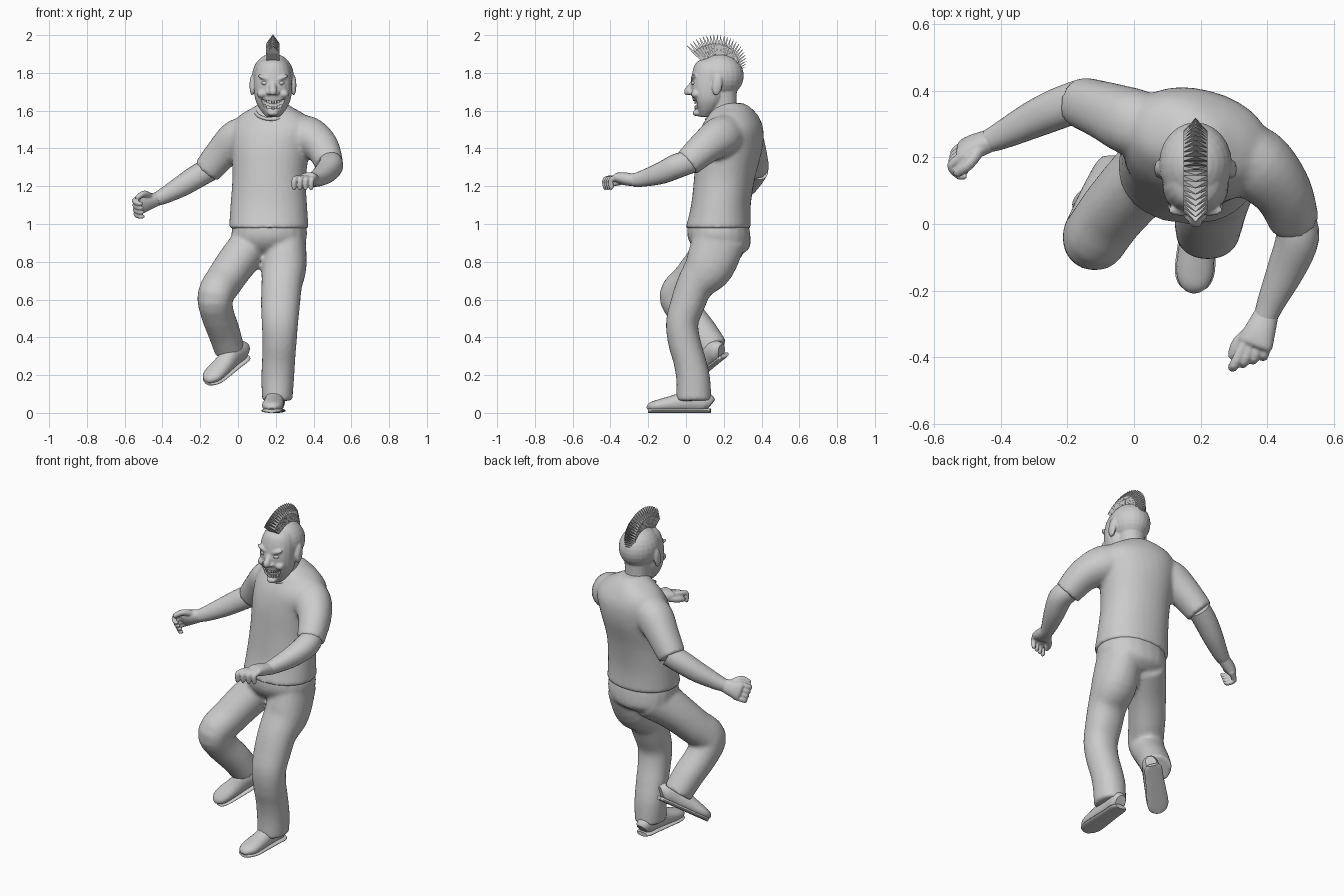
import bpy, bmesh, math
from mathutils import Vector, Matrix

if "Cube" in bpy.data.objects:
    bpy.data.objects.remove(bpy.data.objects["Cube"])

grey = bpy.data.materials.new("plain_grey")
grey.use_nodes = True
grey.diffuse_color = (0.6, 0.6, 0.6, 1)
grey.node_tree.nodes["Principled BSDF"].inputs["Base Color"].default_value = (0.6, 0.6, 0.6, 1)


def catmull(rows, steps=4):
    """Smooth interpolation through station rows."""
    out = []
    for i in range(len(rows) - 1):
        p = [rows[max(i - 1, 0)], rows[i], rows[i + 1], rows[min(i + 2, len(rows) - 1)]]
        for s in range(steps):
            t = s / steps
            out.append([0.5 * (2 * b + (c - a) * t + (2 * a - 5 * b + 4 * c - d) * t * t
                               + (3 * b - a - 3 * c + d) * t ** 3) for a, b, c, d in zip(*p)])
    return out + [list(rows[-1])]


def tube(bm, stations, side=(1, 0, 0), side_end=None, flat=False, n=20):
    """Loft of oval rings; station = x, y, z, radius along side, [other radius]."""
    rows = catmull([tuple(s) if len(s) == 5 else tuple(s) + (s[3],) for s in stations])
    side, side_end = Vector(side), Vector(side_end or side)
    last, rings = len(rows) - 1, []
    for i, (x, y, z, a, b) in enumerate(rows):
        t = Vector(rows[min(i + 1, last)][:3]) - Vector(rows[max(i - 1, 0)][:3])
        t = Vector((0, 0, 1)) if flat else t.normalized()
        u = side.lerp(side_end, i / last)
        u = (u - t * u.dot(t)).normalized()
        v = t.cross(u)
        ring = []
        for k in range(n):
            w = 2 * math.pi * k / n
            c, s = [math.copysign(abs(q) ** 0.92, q) for q in (math.cos(w), math.sin(w))]
            ring.append(bm.verts.new(Vector((x, y, z)) + u * a * c + v * b * s))
        rings.append(ring)
    for r, q in zip(rings, rings[1:]):
        for k in range(n):
            bm.faces.new((r[k], r[(k + 1) % n], q[(k + 1) % n], q[k]))
    bm.faces.new(rings[0][::-1])
    bm.faces.new(rings[-1])


def ball(bm, centre, radii, tilt=0, axis='Y'):
    m = Matrix.Translation(centre) @ Matrix.Rotation(math.radians(tilt), 4, axis) @ Matrix.Diagonal((*radii, 1))
    bmesh.ops.create_uvsphere(bm, u_segments=24, v_segments=14, radius=1, matrix=m)


def finish(name, bm, voxel=0, smooth=3, angle=40):
    """Turn a bmesh into an object, optionally fused into one skin."""
    bmesh.ops.recalc_face_normals(bm, faces=bm.faces)
    mesh = bpy.data.meshes.new(name)
    bm.to_mesh(mesh)
    bm.free()
    mesh.materials.append(grey)
    ob = bpy.data.objects.new(name, mesh)
    bpy.context.scene.collection.objects.link(ob)
    if voxel:
        r = ob.modifiers.new("fuse", 'REMESH')
        r.mode, r.voxel_size, r.use_smooth_shade = 'VOXEL', voxel, True
        s = ob.modifiers.new("relax", 'SMOOTH')
        s.factor, s.iterations = 0.5, smooth
    elif angle:
        bpy.ops.object.select_all(action='DESELECT')
        ob.select_set(True)
        bpy.context.view_layer.objects.active = ob
        bpy.ops.object.shade_smooth_by_angle(angle=math.radians(angle))
    return ob


# Shirt: twisted torso and two sleeves
bm = bmesh.new()
tube(bm, [(.163, .17, .975, .211, .173), (.163, .185, 1.1, .203, .157), (.165, .205, 1.25, .195, .16),
          (.175, .23, 1.4, .21, .172), (.19, .242, 1.5, .225, .16), (.185, .25, 1.57, .185, .125),
          (.185, .245, 1.62, .1, .09), (.185, .24, 1.64, .07, .06)],
     side=(1, -.05, 0), side_end=(1, -.42, 0), flat=True, n=32)
tube(bm, [(.28, .23, 1.48, .1), (.37, .18, 1.46, .108), (.445, .1, 1.405, .09), (.483, .005, 1.32, .075)])
tube(bm, [(.08, .28, 1.47, .09), (0, .305, 1.455, .102), (-.085, .34, 1.375, .088), (-.165, .368, 1.28, .076)], side=(0, 1, 0))
finish("shirt", bm, .012, 5)

bpy.ops.mesh.primitive_torus_add(major_segments=32, minor_segments=10, major_radius=.086, minor_radius=.009,
                                 location=(.18, .185, 1.595), rotation=(math.radians(28), 0, 0))
collar = bpy.context.object
collar.name = "shirt_collar"
collar.data.materials.append(grey)
bpy.ops.object.shade_smooth()

# Trousers: pelvis, straight left leg, raised right leg
bm = bmesh.new()
tube(bm, [(.165, .17, 1.0, .195, .162), (.165, .175, .93, .2, .167), (.155, .19, .87, .17, .145), (.15, .2, .83, .08, .08)], flat=True)
tube(bm, [(.26, .18, .93, .1, .14), (.245, .125, .78, .118, .132), (.232, .05, .68, .108, .1),
          (.225, .01, .58, .104, .092), (.222, -.02, .48, .097, .086), (.22, -.01, .38, .091, .086),
          (.215, .018, .28, .088, .086), (.21, .038, .18, .087, .09), (.208, .042, .065, .08, .093)])
tube(bm, [(.09, .2, .91, .11, .13), (0, .108, .805, .104, .108), (-.07, .027, .705, .1, .1), (-.12, -.042, .62, .095, .1),
          (-.11, 0, .53, .088, .09), (-.075, .08, .43, .085, .085), (-.045, .145, .335, .08, .082)])
finish("trousers", bm, .012, 5)

# Forearms
bm = bmesh.new()
tube(bm, [(.48, .03, 1.33, .06), (.492, -.04, 1.31, .065), (.46, -.13, 1.27, .058), (.415, -.23, 1.24, .043), (.395, -.28, 1.232, .035)])
finish("left_forearm", bm)
bm = bmesh.new()
tube(bm, [(-.15, .375, 1.29, .063), (-.22, .35, 1.25, .062), (-.3, .315, 1.2, .056), (-.39, .27, 1.15, .043), (-.435, .25, 1.13, .035)], side=(0, 1, 0))
finish("right_forearm", bm)


def hand(name, wrist, knuckle, thumb_dir, curl, reach, fold, spread):
    """Palm, four curled fingers and a thumb."""
    wrist, knuckle = Vector(wrist), Vector(knuckle)
    d = (knuckle - wrist).normalized()
    w, c = Vector(thumb_dir).normalized(), Vector(curl).normalized()
    bm = bmesh.new()
    mid = wrist.lerp(knuckle, .55)
    tube(bm, [(*(wrist - d * .02), .034, .032), (*mid, .047, .034), (*knuckle, .053, .027), (*(knuckle + d * .012), .044, .018)], side=w)
    for i in range(4):
        base = knuckle + w * (i - 1.5) * .026
        joint = base + d * reach + c * .015 + w * (i - 1.5) * spread
        tip = joint + c * .045 - d * fold
        tube(bm, [(*(base - d * .02), .016), (*joint, .0145), (*tip, .0125), (*(tip - d * fold + c * .008), .007)], side=w, n=12)
    root = wrist.lerp(knuckle, .3) + w * .02
    bend = root + w * .045 + d * .035 + c * .02
    tube(bm, [(*root, .02), (*bend, .017), (*(bend + d * .04 + c * .015), .014), (*(bend + d * .05 + c * .02), .007)], side=c, n=12)
    finish(name, bm, .005, 2)


hand("left_hand", (.397, -.275, 1.232), (.365, -.36, 1.245), (-1, -.35, 0), (-.1, -.1, -1), .052, .004, .006)
hand("right_hand", (-.435, .25, 1.13), (-.515, .22, 1.105), (-.1, -.45, .85), (.1, -.85, -.45), .034, .022, 0)


def shoe(name, heel, toe, down):
    """Rounded upper on a thin sole, laid from heel to toe."""
    heel, toe = Vector(heel), Vector(toe)
    f = toe - heel
    up = -Vector(down)
    up = (up - f.normalized() * up.dot(f.normalized())).normalized()
    side = f.cross(up)
    upper = [(0, .03, .036), (.08, .046, .052), (.3, .048, .062), (.55, .053, .046), (.82, .056, .033), (.95, .042, .025), (1, .018, .012)]
    bm = bmesh.new()
    tube(bm, [(*(heel + f * t + up * (h + .006)), w, h) for t, w, h in upper], side=side)
    finish(name, bm)
    bm = bmesh.new()
    tube(bm, [(*(heel + f * t + up * .012), w + .004, .012) for t, w, h in upper], side=side)
    finish(name + "_sole", bm)


shoe("left_shoe", (.205, .13, 0), (.178, -.2, 0), (0, 0, -1))
shoe("right_shoe", (.04, .212, .295), (-.16, .03, .148), (.1, .55, -.8))

# Head: skull, jaw, neck and face features
X = .185
bm = bmesh.new()
ball(bm, (X, .18, 1.785), (.11, .126, .117))
tube(bm, [(X, .16, 1.885, .03, .03), (X, .145, 1.86, .072, .085), (X, .135, 1.81, .095, .1), (X, .12, 1.73, .1, .095),
          (X, .12, 1.66, .094, .085), (X, .112, 1.605, .068, .055), (X, .1, 1.567, .034, .026)], flat=True)
tube(bm, [(X, .21, 1.55, .075, .08), (X, .195, 1.62, .07, .075), (X, .19, 1.72, .075, .08)])
tube(bm, [(X, .05, 1.765, .014), (X, .025, 1.725, .018), (X, .01, 1.7, .021), (X, .01, 1.682, .012)], n=14)
for s in (-1, 1):
    ball(bm, (X + s * .022, .026, 1.695), (.014, .016, .012))
    ball(bm, (X + s * .043, .042, 1.772), (.042, .018, .012), -s * 22)
    ball(bm, (X + s * .058, .052, 1.688), (.026, .024, .022))
    ball(bm, (X + s * .11, .165, 1.735), (.014, .027, .055), -8, 'X')
ball(bm, (X, .06, 1.588), (.03, .025, .018))
head = finish("head", bm, .006, 2)

for s, label in ((1, "left"), (-1, "right")):
    bm = bmesh.new()
    ball(bm, (X + s * .042, .042, 1.746), (.018, .014, .012))
    finish(label + "_eye", bm)

# Grinning mouth cut into the face, with two rows of teeth
bm = bmesh.new()
tube(bm, [(X - .062, .05, 1.66, .004, .02), (X - .04, .042, 1.638, .018, .03), (X, .036, 1.628, .023, .03),
          (X + .04, .042, 1.638, .018, .03), (X + .062, .05, 1.66, .004, .02)], side=(0, 0, 1))
cutter = finish("mouth_cutter", bm)
cutter.hide_render = True
cutter.display_type = 'WIRE'
cut = head.modifiers.new("mouth", 'BOOLEAN')
cut.operation, cut.object, cut.solver = 'DIFFERENCE', cutter, 'EXACT'
bm = bmesh.new()
for i in range(-3, 4):
    for top in (0, 1):
        z = 1.614 + top * .028 + .0016 * i * i
        m = Matrix.Translation((X + i * .014, .05 + .0012 * i * i, z)) @ Matrix.Diagonal((.012, .012, .016, 1))
        bmesh.ops.create_cube(bm, size=1, matrix=m)
finish("teeth", bm, angle=0)

# Mohawk: a fan of pointed fins over the skull
bm = bmesh.new()
count = 25
for i in range(count):
    f = i / (count - 1)
    ang = math.radians(-46 + f * 116)
    tip = .235 - .02 * f - .065 * f ** 3
    pts = []
    for x, r, half in ((.032, .1, .04), (.036, tip - .05, .039), (0, tip, .004)):
        for s in (-1, 1):
            for e in (-1, 1):
                a = ang + e * half
                pts.append(bm.verts.new((X + s * x, .175 + r * math.sin(a), 1.78 + r * math.cos(a))))
    hull = bmesh.ops.convex_hull(bm, input=pts)
    bmesh.ops.delete(bm, geom=[v for v in hull["geom_interior"] if isinstance(v, bmesh.types.BMVert)], context='VERTS')
finish("mohawk", bm, angle=0)
